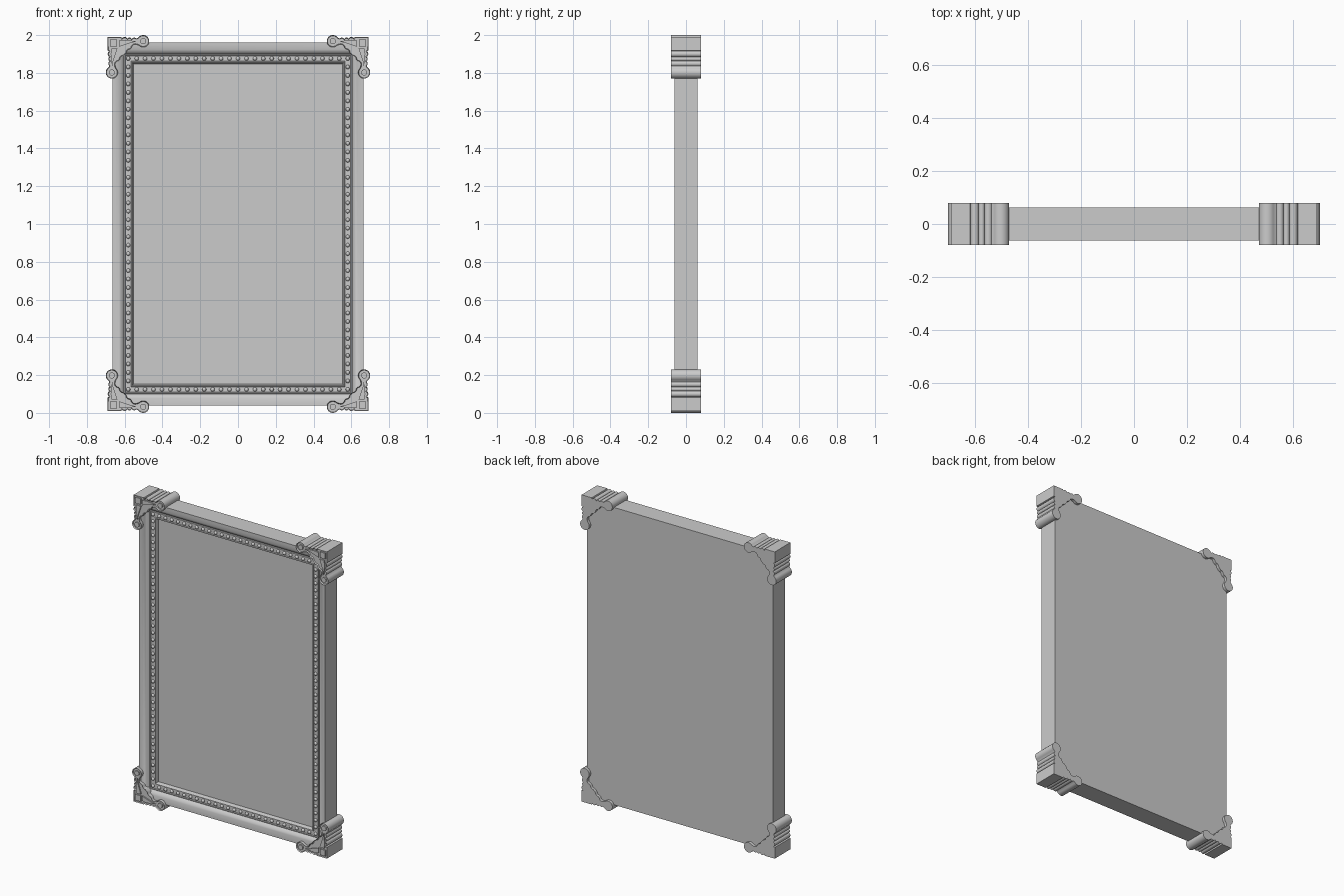
import bpy, bmesh, math
from mathutils import Matrix, Vector

if "Cube" in bpy.data.objects:
    bpy.data.objects.remove(bpy.data.objects["Cube"])

HW, HH, CZ = 0.665, 0.96, 1.0   # outer half width, half height, centre height


def finish(bm, name, smooth=True):
    bmesh.ops.recalc_face_normals(bm, faces=bm.faces[:])
    me = bpy.data.meshes.new(name)
    bm.to_mesh(me)
    bm.free()
    ob = bpy.data.objects.new(name, me)
    bpy.context.collection.objects.link(ob)
    if smooth:
        bpy.ops.object.select_all(action='DESELECT')
        ob.select_set(True)
        bpy.context.view_layer.objects.active = ob
        bpy.ops.object.shade_smooth_by_angle(angle=math.radians(35))
    return ob


# Moulded frame: profile (inset from outer edge, y) swept round the rectangle
profile = [(0, .062), (0, -.062), (.012, -.0615), (.024, -.059), (.036, -.055),
           (.047, -.049), (.055, -.042), (.060, -.034), (.063, -.034),
           (.064, -.042), (.068, -.042), (.070, -.036), (.098, -.036),
           (.100, -.042), (.104, -.042), (.112, -.020), (.112, .062)]
bm = bmesh.new()
rings = [[bm.verts.new((sx * (HW - d), y, CZ + sz * (HH - d)))
          for sx, sz in ((-1, -1), (1, -1), (1, 1), (-1, 1))] for d, y in profile]
for i, a in enumerate(rings):
    b = rings[(i + 1) % len(rings)]
    for k in range(4):
        n = (k + 1) % 4
        bm.faces.new((a[k], a[n], b[n], b[k]))
finish(bm, "moulded_frame")

# Flat mirror panel, flush with the back
bm = bmesh.new()
pw, ph = HW - .112, HH - .112
bmesh.ops.create_cube(bm, size=1, matrix=Matrix.Translation((0, .021, CZ)) @
                      Matrix.Diagonal((2 * pw, .082, 2 * ph, 1)))
finish(bm, "mirror_panel", False)

# Row of beads along the inner border
bm = bmesh.new()
bw, bh = HW - .084, HH - .084
nx, nz = 26, 39
spots = []
for s in (-1, 1):
    spots += [(-bw + 2 * bw * i / nx, s * bh) for i in range(nx + 1)]
    spots += [(s * bw, -bh + 2 * bh * i / nz) for i in range(1, nz)]
for x, z in spots:
    bmesh.ops.create_uvsphere(bm, u_segments=12, v_segments=8, radius=.011,
                              matrix=Matrix.Translation((x, -.037, CZ + z)))
finish(bm, "bead_border")


def arc(cx, cy, r, a0, a1, n):
    return [(cx + r * math.cos(math.radians(a0 + (a1 - a0) * i / n)),
             cy + r * math.sin(math.radians(a0 + (a1 - a0) * i / n))) for i in range(n + 1)]


# Half outline of a corner ornament: u inward along the edge, v away from it
half = [(.010, .010), (.082, .010)]
half += arc(.100, .026, .016, 200, 340, 8)           # scallops
half += arc(.126, .025, .012, 210, 330, 6)
half += arc(.151, .028, .015, 200, 320, 7)
half += arc(.198, .032, .032, 215, 495, 24)          # end curl
half += [(.166, .051), (.156, .049), (.146, .051), (.139, .058), (.136, .067),
         (.128, .074), (.118, .077), (.112, .083), (.110, .092), (.102, .102)]
outline = half + [(v, u) for u, v in reversed(half[1:-1])]
# the diagonal tip belongs to both halves
outline.insert(len(half), (.092, .110))


def place(sx, sz, u, v, y):
    return Vector((sx * (.70 - u), y, CZ + sz * (1.0 - v)))


def prism(bm, pts, sx, sz, y0, y1):
    a = [bm.verts.new(place(sx, sz, u, v, y0)) for u, v in pts]
    b = [bm.verts.new(place(sx, sz, u, v, y1)) for u, v in pts]
    front = bm.faces.new(a)
    bm.faces.new(b[::-1])
    for i in range(len(a)):
        j = (i + 1) % len(a)
        bm.faces.new((a[i], b[i], b[j], a[j]))
    return front


def corner(name, sx, sz):
    bm = bmesh.new()
    # body, with its face slightly sunk inside a narrow rim
    front = prism(bm, outline, sx, sz, -.080, .080)
    bmesh.ops.recalc_face_normals(bm, faces=bm.faces[:])
    bmesh.ops.inset_region(bm, faces=[front], thickness=.004, depth=0)
    for v in front.verts:
        v.co.y += .008
    # scroll eyes and corner stud
    for u, v in ((.198, .032), (.032, .198)):
        prism(bm, arc(u, v, .016, 0, 345, 23), sx, sz, -.080, -.065)
    prism(bm, [(.022, .022), (.060, .022), (.060, .060), (.022, .060)],
          sx, sz, -.080, -.065)
    # leaf ribs running from the stud to each curl
    for flip in (False, True):
        rib = [(.070, .030), (.100, .026), (.135, .029), (.165, .034),
               (.135, .040), (.100, .052), (.070, .062)]
        prism(bm, [(v, u) if flip else (u, v) for u, v in rib], sx, sz, -.080, -.065)
    finish(bm, name)


for sx, side in ((-1, "left"), (1, "right")):
    for sz, level in ((-1, "bottom"), (1, "top")):
        corner(f"corner_ornament_{level}_{side}", sx, sz)
